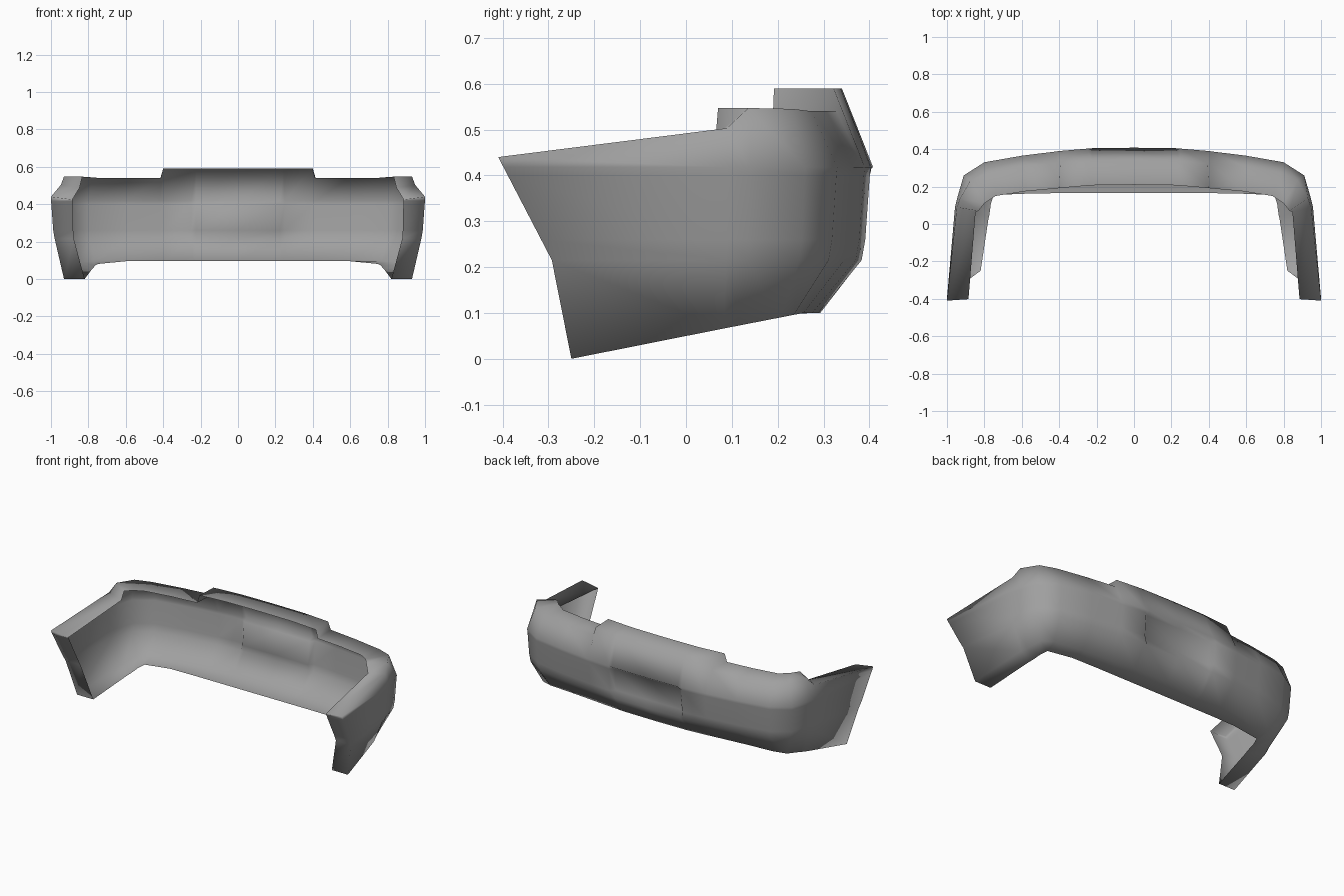
import bpy
import bmesh
from mathutils import Vector

if "Cube" in bpy.data.objects:
    bpy.data.objects.remove(bpy.data.objects["Cube"], do_unlink=True)

grey = bpy.data.materials.new("bumper_grey")
grey.use_nodes = True
colour = (0.35, 0.35, 0.35, 1)
grey.diffuse_color = colour
grey.node_tree.nodes["Principled BSDF"].inputs["Base Color"].default_value = colour

# Plan paths of one half, from the wing tip to the centre line
skin_path = [(1, -.4), (.957, .09), (.945, .14), (.91, .26), (.8, .33), (.6, .365),
             (.415, .388), (.4, .39), (.25, .403), (.225, .405), (0, .408)]
top_lip = [(.885, -.4), (.847, .065), (.832, .07), (.80, .11), (.74, .15), (.58, .175),
           (.415, .19), (.4, .192), (.25, .205), (.225, .207), (0, .21)]
bottom_lip = [(.82, -.25), (.778, .03), (.773, .05), (.765, .11), (.75, .155), (.58, .162),
              (.415, .165), (.4, .165), (.25, .165), (.225, .165), (0, .165)]

# Per station: top height, top setback, bottom setback
top_z = [.44, .503, .547, .545, .54, .54, .54, .59, .59, .59, .59]
top_in = [0, .01, .015, .045, .06, .06, .06, .068, .068, .068, .068]
bottom_in = [.07, .08, .085, .09, .1, .11, .115, .115, .115, .115, .115]

# Skin levels between top and bottom: height, setback, plate recess depth
mid_z = [.418, .4, .26, .215]
mid_in = [0, .002, .012, .02]
recess = [0, .022, .028, .006]

# Inner edge of the wing end flange between its top and bottom corners
flange_x = [.885, .884, .881, .878]


def tip_y(z):
    """Raked front edge of the wing."""
    return -.29 - (z - .21) * .52 if z > .21 else -.25 - z * .19


def bottom_z(y):
    """Lower edge rises from the wing tip to the rear."""
    return max(0, min(.1, .05 + .195 * y))


def section(i):
    """Open cross-section: top lip, outer skin downwards, bottom lip."""
    here = Vector(skin_path[i])
    last = len(skin_path) - 1
    along = Vector(skin_path[min(i + 1, last)]) - Vector(skin_path[max(i - 1, 0)])
    normal = Vector((along.y, -along.x)).normalized() if i < last else Vector((0, 1))
    in_plate = here.x < .24
    points = []

    def add(p, z):
        points.append((p.x, tip_y(z) if i == 0 else p.y, z))

    add(Vector(top_lip[i]), top_z[i] - (.015 if i < 2 else 0))
    add(here - normal * top_in[i], top_z[i])
    for z, inset, depth in zip(mid_z, mid_in, recess):
        add(here - normal * (inset + (depth if in_plate else 0)), z)
    foot, lip = here - normal * bottom_in[i], Vector(bottom_lip[i])
    add(foot, 0 if i == 0 else bottom_z(foot.y))
    add(lip, 0 if i == 0 else .097 if i > 4 else bottom_z(lip.y))
    return points


# Sweep the thin shell from one wing tip round to the other
half = [section(i) for i in range(len(skin_path))]
mirrored = [[(-x, y, z) for x, y, z in ring] for ring in half[:-1]]
rings = half + mirrored[::-1]

bm = bmesh.new()
loops = [[bm.verts.new(co) for co in ring] for ring in rings]
for a, b in zip(loops, loops[1:]):
    for k in range(len(a) - 1):
        bm.faces.new((a[k], a[k + 1], b[k + 1], b[k]))

# Wing end flanges, turned inwards from the skin
for ring, side in ((loops[0], 1), (loops[-1], -1)):
    middle = [bm.verts.new((side * x, tip_y(z), z)) for x, z in zip(flange_x, mid_z)]
    inner = [ring[0]] + middle + [ring[-1]]
    outer = ring[1:-1]
    for k in range(len(inner) - 1):
        quad = [outer[k], inner[k], inner[k + 1], outer[k + 1]]
        bm.faces.new(quad[::side])

for face in bm.faces:
    face.smooth = True

mesh = bpy.data.meshes.new("rear_bumper")
bm.to_mesh(mesh)
bm.free()
mesh.materials.append(grey)
bumper = bpy.data.objects.new("rear_bumper", mesh)
bpy.context.collection.objects.link(bumper)
